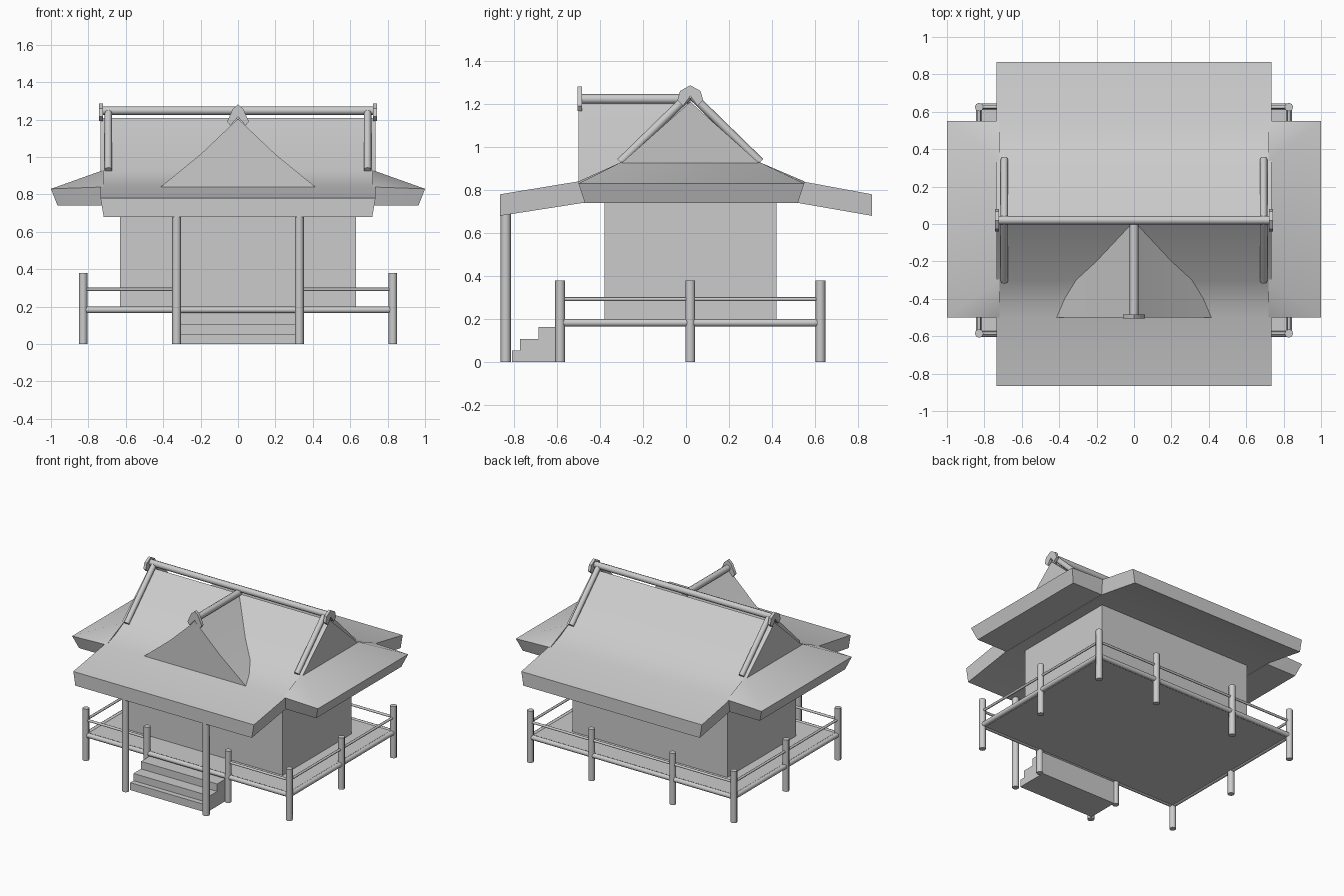
import bpy, bmesh, math
from mathutils import Vector

if "Cube" in bpy.data.objects:
    bpy.data.objects.remove(bpy.data.objects["Cube"], do_unlink=True)

GREY = (0.6, 0.6, 0.6, 1)
mat = bpy.data.materials.new("plain grey")
mat.use_nodes = True
mat.diffuse_color = GREY
mat.node_tree.nodes["Principled BSDF"].inputs["Base Color"].default_value = GREY


def finish(bm, name, angle=50):
    """Turn a bmesh into a named, shaded object."""
    bmesh.ops.recalc_face_normals(bm, faces=bm.faces)
    me = bpy.data.meshes.new(name)
    bm.to_mesh(me)
    bm.free()
    me.materials.append(mat)
    me.shade_smooth()
    me.set_sharp_from_angle(angle=math.radians(angle))
    ob = bpy.data.objects.new(name, me)
    bpy.context.collection.objects.link(ob)
    return ob


def rod(name, a, b, r, sides=8):
    """Straight round member between two points."""
    a, b = Vector(a), Vector(b)
    bm = bmesh.new()
    bmesh.ops.create_cone(bm, cap_ends=True, segments=sides, radius1=r,
                          radius2=r, depth=(b - a).length)
    bm.transform(Vector((0, 0, 1)).rotation_difference(b - a).to_matrix().to_4x4())
    bmesh.ops.translate(bm, verts=bm.verts, vec=(a + b) / 2)
    return finish(bm, name)


def hull(name, pts, angle=40):
    bm = bmesh.new()
    for p in pts:
        bm.verts.new(p)
    bmesh.ops.convex_hull(bm, input=bm.verts)
    return finish(bm, name, angle)


def box(name, lo, hi):
    return hull(name, [(x, y, z) for x in (lo[0], hi[0])
                       for y in (lo[1], hi[1]) for z in (lo[2], hi[2])])


def prism(name, profile, place, lo, hi, angle=40):
    """Extrude a closed profile; place(u, v, t) gives the 3D point."""
    bm = bmesh.new()
    ends = [[bm.verts.new(place(u, v, t)) for u, v in profile] for t in (lo, hi)]
    bm.faces.new(ends[0])
    bm.faces.new(ends[1])
    n = len(profile)
    for i in range(n):
        j = (i + 1) % n
        bm.faces.new((ends[0][i], ends[0][j], ends[1][j], ends[1][i]))
    return finish(bm, name, angle)


def mirrored(half):
    """Close a half outline that starts and ends on the centre line."""
    return half + [(-u, v) for u, v in reversed(half[1:-1])]


def along_x(u, v, t):
    return (t, u, v)


def along_y(u, v, t):
    return (u, t, v)


# Deck and building body
PX, FRONT, BACK, MID = 0.828, -0.585, 0.625, 0.02
box("deck", (-PX, FRONT, 0.172), (PX, BACK, 0.195))
box("body", (-0.63, -0.38, 0.19), (0.63, 0.42, 0.745))

# Fence posts
spots = [(s * PX, y) for s in (-1, 1) for y in (FRONT, MID, BACK)]
spots += [(s * 0.33, y) for s in (-1, 1) for y in (FRONT, BACK)]
for x, y in spots:
    rod("fence_post", (x, y, 0), (x, y, 0.38), 0.023)

# Deck beams and handrails, with an opening above the stairs
for name, z, r in (("deck_beam", 0.183, 0.018), ("handrail", 0.293, 0.009)):
    rod(name + "_back", (-PX, BACK, z), (PX, BACK, z), r)
    for s in (-1, 1):
        rod(name + "_side", (s * PX, FRONT, z), (s * PX, BACK, z), r)
        rod(name + "_front", (s * PX, FRONT, z), (s * 0.33, FRONT, z), r)
rod("threshold_beam", (-0.33, FRONT, 0.183), (0.33, FRONT, 0.183), 0.018)

# Stairs and porch pillars
steps = [(-0.81, 0), (-0.81, 0.055), (-0.772, 0.055), (-0.772, 0.108),
         (-0.685, 0.108), (-0.685, 0.163), (-0.575, 0.163), (-0.575, 0)]
prism("stairs", steps, along_x, -0.31, 0.31)
for s in (-1, 1):
    rod("porch_pillar", (s * 0.328, -0.838, 0), (s * 0.328, -0.838, 0.695), 0.024)

# Main roof: flared gable section, slightly narrower on the underside
section = mirrored([(0, 1.21), (0.32, 0.925), (0.42, 0.875), (0.52, 0.84),
                    (0.865, 0.78), (0.865, 0.68), (0.5, 0.74), (0, 0.74)])


def roof_point(u, v, t):
    under = v < 0.75
    y = u if abs(u) > 0.8 else u + MID
    return (t * (0.718 if under else 0.735), y, v)


prism("main_roof", section, roof_point, -1, 1, 35)

# Side skirts below the gable ends
for s in (-1, 1):
    pts = [(s * 0.72, y, z) for y, z in ((-0.5, 0.84), (-0.3, 0.93), (0.34, 0.93),
                                         (0.55, 0.84), (-0.47, 0.74), (0.52, 0.74))]
    pts += [(s, -0.5, 0.83), (s, 0.55, 0.83),
            (s * 0.965, -0.47, 0.74), (s * 0.965, 0.52, 0.74)]
    hull("side_skirt", pts)

# Front dormer
dormer = [(0, 1.205), (0.2, 1.015), (0.42, 0.835), (-0.42, 0.835), (-0.2, 1.015)]
prism("dormer", dormer, along_y, -0.5, MID)

# Ridge poles and sloping gable poles
rod("ridge_pole", (-0.735, MID, 1.248), (0.735, MID, 1.248), 0.023)
rod("dormer_ridge_pole", (0, -0.49, 1.223), (0, MID, 1.223), 0.023)
for s in (-1, 1):
    for d in (-1, 1):
        rod("gable_pole", (s * 0.693, MID, 1.247),
            (s * 0.693, MID + d * 0.325, 0.93), 0.02)

# Chevron caps on the pole ends
cap = mirrored([(0, 0.04), (0.048, 0.013), (0.06, -0.03), (0.033, -0.055), (0, -0.01)])
for s in (-1, 1):
    prism("ridge_cap", [(u + MID, v + 1.247) for u, v in cap],
          along_x, s * 0.722, s * 0.742)
front_cap = mirrored([(0, 1.282), (0.028, 1.257), (0.058, 1.19), (0.042, 1.168), (0, 1.215)])
prism("dormer_cap", front_cap, along_y, -0.505, -0.483)
